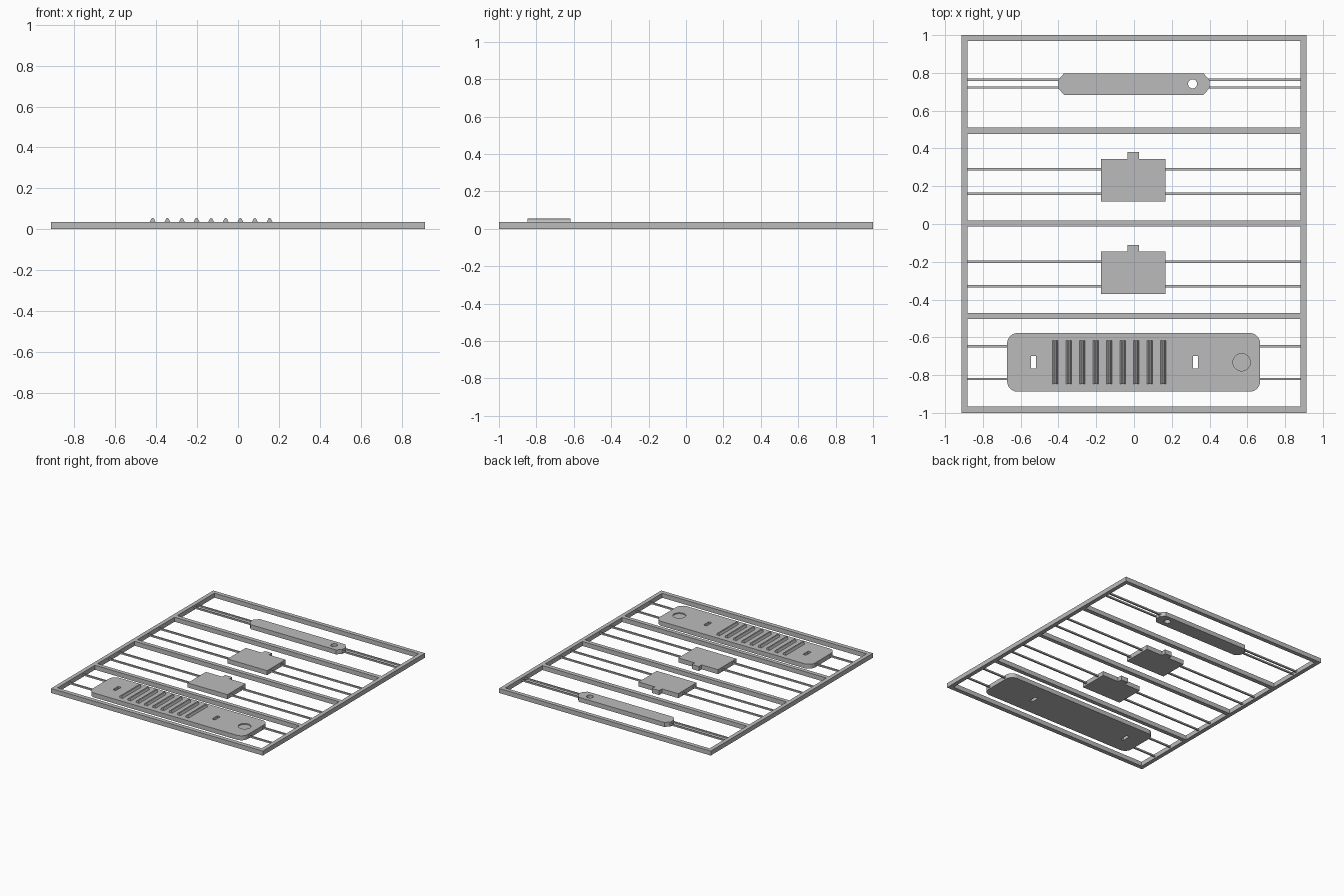
import bpy, bmesh, math

if "Cube" in bpy.data.objects:
    bpy.data.objects.remove(bpy.data.objects["Cube"])

T = 0.035  # thickness of the frame and the flat parts

grey = bpy.data.materials.new("plain grey")
grey.use_nodes = True
colour = (0.5, 0.5, 0.5, 1)
grey.diffuse_color = colour
grey.node_tree.nodes["Principled BSDF"].inputs["Base Color"].default_value = colour


def prism(name, outline, z0=0.0, z1=T):
    """Extrude a flat outline from z0 up to z1."""
    bm = bmesh.new()
    face = bm.faces.new([bm.verts.new((x, y, z0)) for x, y in outline])
    top = bmesh.ops.extrude_face_region(bm, geom=[face])["geom"]
    bmesh.ops.translate(bm, vec=(0, 0, z1 - z0),
                        verts=[v for v in top if isinstance(v, bmesh.types.BMVert)])
    bmesh.ops.recalc_face_normals(bm, faces=bm.faces)
    mesh = bpy.data.meshes.new(name)
    bm.to_mesh(mesh)
    bm.free()
    mesh.materials.append(grey)
    obj = bpy.data.objects.new(name, mesh)
    bpy.context.collection.objects.link(obj)
    return obj


def rect(x0, x1, y0, y1):
    return [(x0, y0), (x1, y0), (x1, y1), (x0, y1)]


def circle(cx, cy, r, n=24):
    return [(cx + r * math.cos(math.tau * i / n), cy + r * math.sin(math.tau * i / n))
            for i in range(n)]


def cut_corners(x0, x1, y0, y1, rx, ry, steps):
    """Rectangle with corners rounded in the given number of steps (1 = chamfer)."""
    pts = []
    centres = [(x1 - rx, y1 - ry), (x0 + rx, y1 - ry), (x0 + rx, y0 + ry), (x1 - rx, y0 + ry)]
    for k, (cx, cy) in enumerate(centres):
        for i in range(steps + 1):
            a = math.pi / 2 * (k + i / steps)
            pts.append((cx + rx * math.cos(a), cy + ry * math.sin(a)))
    return pts


def cut(obj, outline, z0=-0.1, z1=0.1):
    """Cut a prism out of obj and discard the cutter."""
    cutter = prism("cutter", outline, z0, z1)
    cutter.hide_render = True
    mod = obj.modifiers.new("cut", "BOOLEAN")
    mod.operation, mod.solver, mod.object = "DIFFERENCE", "EXACT", cutter
    bpy.context.view_layer.objects.active = obj
    bpy.ops.object.modifier_apply(modifier=mod.name)
    bpy.data.objects.remove(cutter)


def rods(name, ys, x_in):
    """Thin connecting rods from both side rails to a part."""
    for i, y in enumerate(ys):
        for side, (a, b) in {"right": (-0.89, -x_in), "left": (x_in, 0.89)}.items():
            prism(f"{name}_rod_{side}_{i + 1}", rect(a, b, y - 0.006, y + 0.006),
                  T / 2 - 0.006, T / 2 + 0.006)


# Outer frame with four windows
frame = prism("frame", rect(-0.914, 0.914, -1, 1))
for y0, y1 in [(0.511, 0.968), (0.018, 0.477), (-0.472, -0.014), (-0.966, -0.504)]:
    cut(frame, rect(-0.882, 0.882, y0, y1))

# Long bar with chamfered ends and a hole
bar = prism("long_bar", cut_corners(-0.402, 0.4, 0.684, 0.797, 0.031, 0.036, 1))
cut(bar, circle(0.31, 0.742, 0.024))
rods("long_bar", (0.763, 0.723), 0.39)

# Two square plates, each with a tab
for name, dy in (("back_plate", 0), ("middle_plate", -0.49)):
    shape = [(-0.175, 0.12), (0.168, 0.12), (0.168, 0.345), (0.027, 0.345),
             (0.027, 0.38), (-0.034, 0.38), (-0.034, 0.345), (-0.175, 0.345)]
    prism(name, [(x, y + dy) for x, y in shape])
    rods(name, (0.29 + dy, 0.16 + dy), 0.16)

# Wide rounded plate with two slots and a round recess
plate = prism("wide_plate", cut_corners(-0.672, 0.668, -0.888, -0.577, 0.056, 0.056, 6))
for x in (-0.532, 0.325):
    cut(plate, rect(x - 0.013, x + 0.013, -0.766, -0.7))
cut(plate, circle(0.57, -0.732, 0.046), T - 0.008)
rods("wide_plate", (-0.647, -0.82), 0.66)

# Row of ridges on the wide plate
for i in range(9):
    profile = [(-0.015, -0.002), (0.015, -0.002), (0.006, 0.017), (0, 0.02), (-0.006, 0.017)]
    ridge = prism(f"ridge_{i + 1}", profile, 0, 0.231)
    ridge.rotation_euler.x = math.pi / 2
    ridge.location = (-0.417 + 0.0714 * i, -0.617, T)
